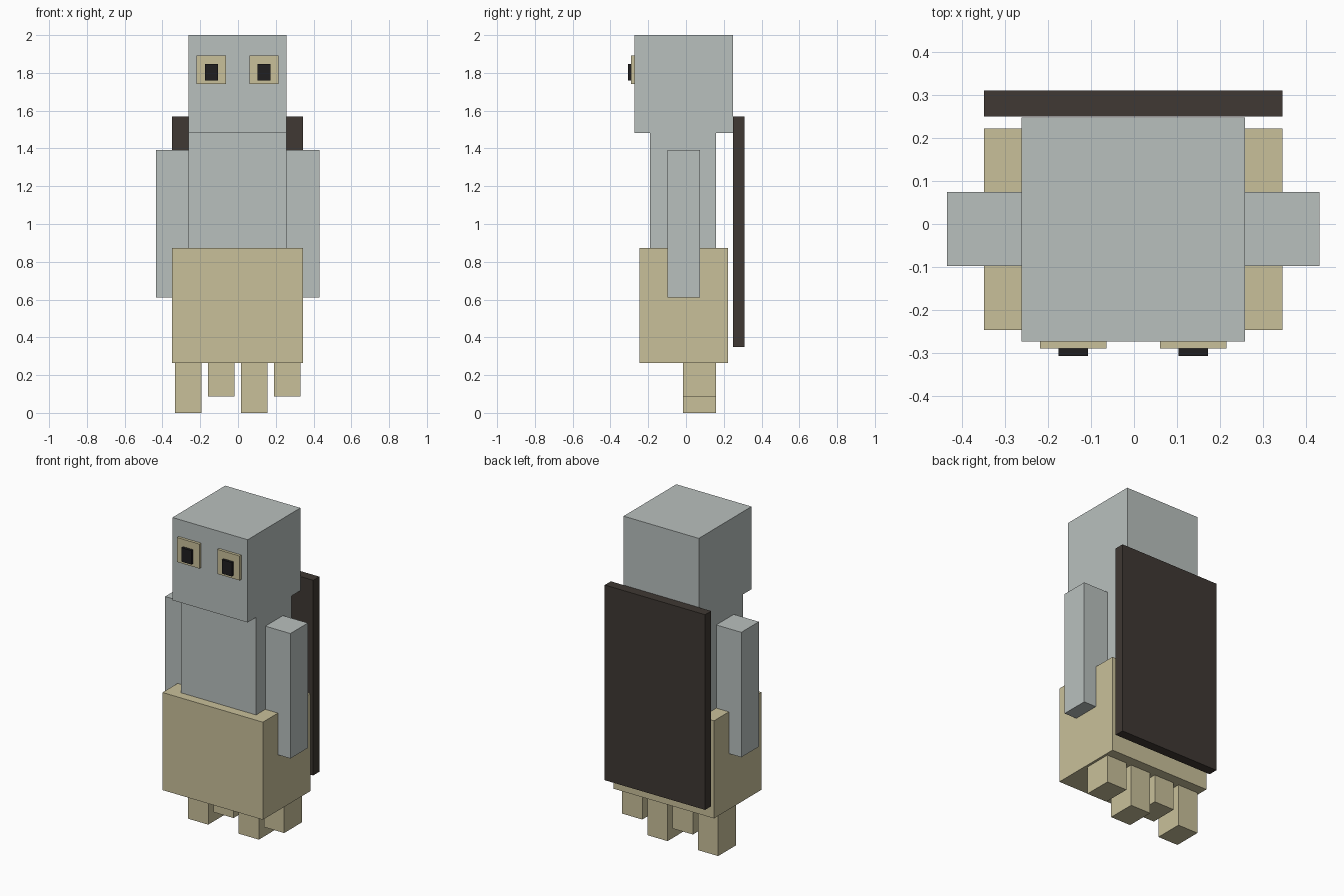
import bpy
import bmesh

if "Cube" in bpy.data.objects:
    bpy.data.objects.remove(bpy.data.objects["Cube"])


def material(name, rgb):
    m = bpy.data.materials.new(name)
    m.diffuse_color = (*rgb, 1.0)
    m.use_nodes = True
    m.node_tree.nodes["Principled BSDF"].inputs["Base Color"].default_value = m.diffuse_color
    return m


grey = material("pale_grey", (0.485, 0.527, 0.515))
tan = material("tan", (0.584, 0.527, 0.323))
dark = material("dark_brown", (0.050, 0.040, 0.033))
black = material("black", (0.014, 0.013, 0.014))


def box(name, x, y, z, mat):
    """Box spanning the given (min, max) range on each axis."""
    bm = bmesh.new()
    bmesh.ops.create_cube(bm, size=1.0)
    for v in bm.verts:
        for i, (lo, hi) in enumerate((x, y, z)):
            v.co[i] = hi if v.co[i] > 0 else lo
    mesh = bpy.data.meshes.new(name)
    bm.to_mesh(mesh)
    bm.free()
    mesh.materials.append(mat)
    obj = bpy.data.objects.new(name, mesh)
    bpy.context.collection.objects.link(obj)
    return obj


CX = -0.002  # symmetry plane of the figure

# Head, torso, skirt and back panel
box("head", (CX - 0.26, CX + 0.26), (-0.273, 0.248), (1.483, 2.0), grey)
box("torso", (CX - 0.26, CX + 0.26), (-0.19, 0.16), (0.86, 1.483), grey)
box("skirt", (CX - 0.347, CX + 0.347), (-0.247, 0.222), (0.263, 0.873), tan)
box("back_panel", (CX - 0.347, CX + 0.347), (0.25, 0.31), (0.35, 1.57), dark)

# Arms, eyes and pupils on both sides
for side, s in (("left", -1), ("right", 1)):
    def span(a, b):
        return tuple(sorted((CX + s * a, CX + s * b)))
    box(side + "_arm", span(0.26, 0.433), (-0.098, 0.075), (0.612, 1.393), grey)
    box(side + "_eye", span(0.062, 0.217), (-0.29, -0.273), (1.74, 1.893), tan)
    box(side + "_pupil", span(0.105, 0.174), (-0.307, -0.29), (1.76, 1.847), black)

# Row of four legs, alternating long and short
for i in range(4):
    x = CX - 0.2625 + i * 0.175
    box(f"leg_{i + 1}", (x - 0.07, x + 0.07), (-0.016, 0.16),
        (0.088 if i % 2 else 0.0, 0.263), tan)
